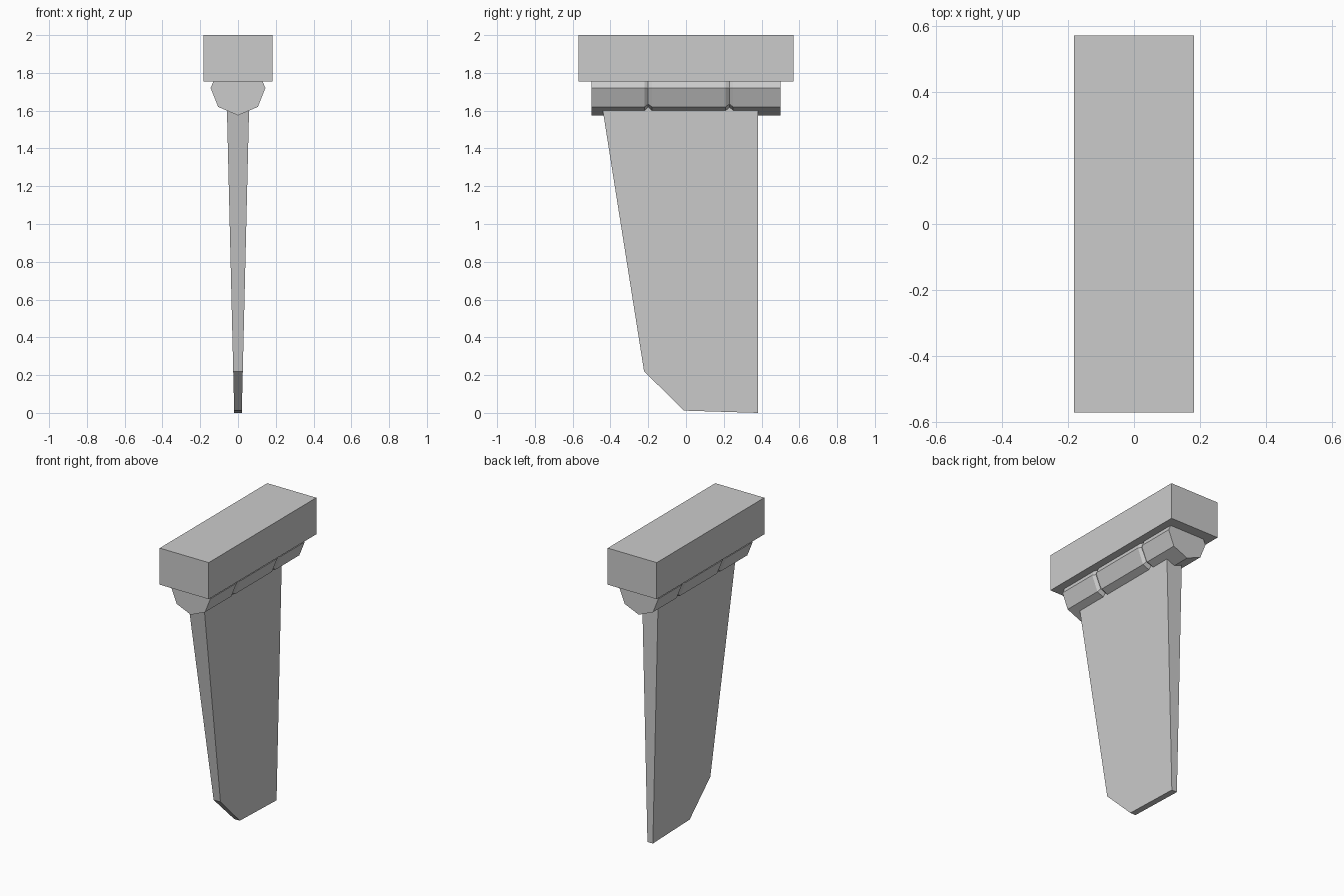
import bpy

cube = bpy.data.objects.get("Cube")
if cube:
    bpy.data.objects.remove(cube, do_unlink=True)

# Single plain grey
stone = bpy.data.materials.new("stone_grey")
stone.use_nodes = True
GREY = (0.6, 0.6, 0.6, 1)
stone.diffuse_color = GREY
stone.node_tree.nodes["Principled BSDF"].inputs["Base Color"].default_value = GREY


def loft(name, rings):
    """Join matching rings of points into a closed solid."""
    n = len(rings[0])
    verts = [p for ring in rings for p in ring]
    faces = [tuple(range(n)), tuple(reversed(range(len(verts) - n, len(verts))))]
    for r in range(len(rings) - 1):
        for i in range(n):
            a, b = r * n + i, r * n + (i + 1) % n
            faces.append((a, a + n, b + n, b))
    mesh = bpy.data.meshes.new(name)
    mesh.from_pydata(verts, [], faces)
    mesh.materials.append(stone)
    obj = bpy.data.objects.new(name, mesh)
    bpy.context.collection.objects.link(obj)
    return obj


def rectangle(x, y, z):
    return [(-x, -y, z), (-x, y, z), (x, y, z), (x, -y, z)]


# Top slab
loft("top_slab", [rectangle(0.182, 0.57, 1.755), rectangle(0.182, 0.57, 2)])

# Faceted bracket with two shallow V grooves
FULL = [(0.13, 1.755), (0.145, 1.72), (0.105, 1.62)]
GROOVE = [(0.12, 1.755), (0.133, 1.72), (0.095, 1.635)]


def bracket_ring(half, bottom, y):
    right = [(x, y, z) for x, z in half]
    left = [(-x, y, z) for x, z in reversed(half)]
    return right + [(0, y, bottom)] + left


rings = [bracket_ring(FULL, 1.575, -0.5)]
for centre in (-0.2, 0.23):
    rings += [bracket_ring(FULL, 1.575, centre - 0.02),
              bracket_ring(GROOVE, 1.592, centre),
              bracket_ring(FULL, 1.575, centre + 0.02)]
rings.append(bracket_ring(FULL, 1.575, 0.5))
loft("bracket", rings)

# Tapered blade, thinner towards the foot
OUTLINE = [(-0.445, 1.63), (-0.222, 0.22), (-0.01, 0.012), (0.38, 0), (0.38, 1.63)]


def blade_side(sign):
    return [(sign * (0.02 + 0.024 * z), y, z) for y, z in OUTLINE]


loft("blade", [blade_side(1), blade_side(-1)])

# Consistent outward normals
import bmesh
for name in ("top_slab", "bracket", "blade"):
    mesh = bpy.data.objects[name].data
    bm = bmesh.new()
    bm.from_mesh(mesh)
    bmesh.ops.recalc_face_normals(bm, faces=bm.faces)
    bm.to_mesh(mesh)
    bm.free()
